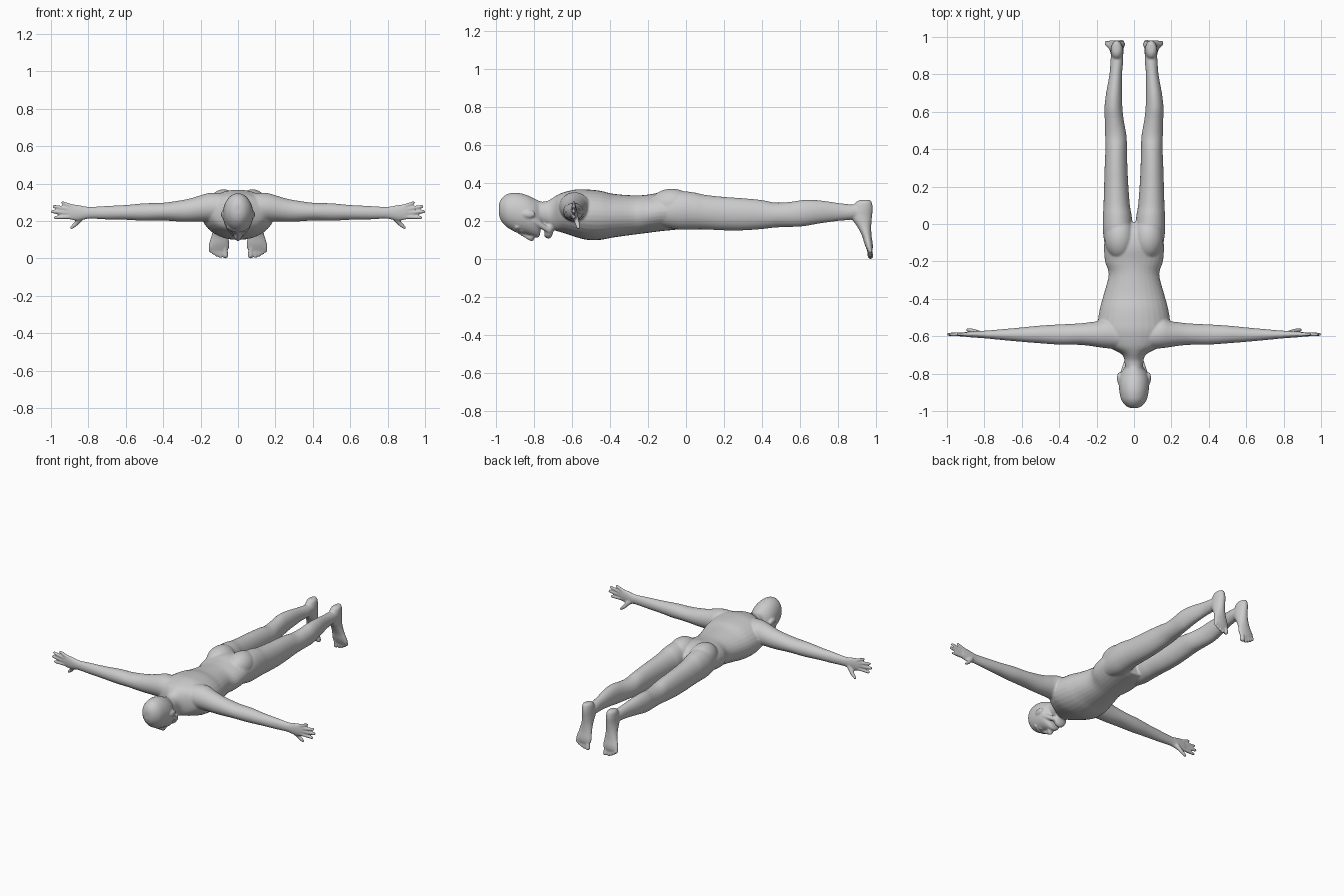
import bpy, bmesh, math
from mathutils import Vector, Matrix

bm = bmesh.new()


def spline(a, b, c, d, t):
    return 0.5 * (2 * b + (c - a) * t + (2 * a - 5 * b + 4 * c - d) * t * t
                  + (3 * b - a - 3 * c + d) * t ** 3)


def loft(axis, rows, side=1, steps=4, n=32):
    """Oval skin along an axis; row = position, low/high of the two other axes."""
    dense = []
    for i in range(len(rows) - 1):
        q = [rows[max(i - 1, 0)], rows[i], rows[i + 1], rows[min(i + 2, len(rows) - 1)]]
        for k in range(steps):
            dense.append([spline(*v, k / steps) for v in zip(*q)])
    dense.append(rows[-1])
    rings = []
    for t, a0, a1, b0, b1 in dense:
        ring = []
        for k in range(n):
            w = 2 * math.pi * k / n
            a = (a0 + a1) / 2 + (a1 - a0) / 2 * math.cos(w)
            b = (b0 + b1) / 2 + (b1 - b0) / 2 * math.sin(w)
            x, y, z = {'x': (t, a, b), 'y': (a, t, b), 'z': (a, b, t)}[axis]
            ring.append(bm.verts.new((x * side, y, z)))
        rings.append(ring)
    faces = [bm.faces.new(rings[0]), bm.faces.new(rings[-1])]
    for r, s in zip(rings, rings[1:]):
        for k in range(n):
            j = (k + 1) % n
            faces.append(bm.faces.new((r[k], r[j], s[j], s[k])))
    bmesh.ops.recalc_face_normals(bm, faces=faces)


def capsule(p, q, r1, r2, side=1):
    """Rounded tapered rod, as the hull of two balls."""
    tmp = bmesh.new()
    for c, r in ((p, r1), (q, r2)):
        m = Matrix.Translation((c[0] * side, c[1], c[2]))
        bmesh.ops.create_icosphere(tmp, subdivisions=3, radius=r, matrix=m)
    out = bmesh.ops.convex_hull(tmp, input=tmp.verts)
    junk = {g for g in out['geom_interior'] + out['geom_unused'] if isinstance(g, bmesh.types.BMVert)}
    bmesh.ops.delete(tmp, geom=list(junk), context='VERTS')
    bmesh.ops.recalc_face_normals(tmp, faces=tmp.faces)
    me = bpy.data.meshes.new("tmp")
    tmp.to_mesh(me)
    tmp.free()
    bm.from_mesh(me)
    bpy.data.meshes.remove(me)


def ball(c, size, side=1):
    m = Matrix.Translation((c[0] * side, c[1], c[2])) @ Matrix.Diagonal((*size, 1))
    bmesh.ops.create_icosphere(bm, subdivisions=4, radius=1, matrix=m)


def centred(rows):
    return [(y, -w, w, lo, hi) for y, w, lo, hi in rows]


# Torso and neck
loft('y', centred([
    (-.80, .045, .20, .30), (-.74, .05, .175, .302), (-.715, .054, .165, .312),
    (-.69, .075, .15, .328), (-.65, .145, .138, .348), (-.58, .19, .115, .365),
    (-.52, .193, .10, .365), (-.45, .182, .10, .358), (-.38, .163, .113, .342),
    (-.27, .135, .128, .334), (-.20, .155, .137, .338), (-.12, .16, .147, .35),
    (-.04, .15, .155, .335), (.01, .10, .165, .29)]))

# Head and open jaw
loft('y', centred([
    (-.984, .018, .235, .285), (-.972, .043, .20, .315), (-.94, .068, .165, .341),
    (-.89, .079, .14, .348), (-.84, .081, .128, .337), (-.80, .073, .116, .318),
    (-.772, .054, .116, .305), (-.757, .046, .185, .30), (-.73, .04, .20, .29)]))
loft('y', centred([(-.745, .026, .118, .17), (-.728, .04, .107, .20),
                   (-.71, .042, .112, .21), (-.698, .03, .14, .20)]))
capsule((0, -.875, .138), (0, -.812, .106), .009, .014)

for s in (1, -1):
    # Face details and ears
    capsule((.057, -.80, .20), (.034, -.722, .15), .018, .014, s)
    capsule((.014, -.895, .15), (.05, -.888, .168), .012, .012, s)
    capsule((.01, -.809, .113), (.012, -.812, .115), .01, .01, s)
    ball((.03, -.862, .152), (.014, .014, .014), s)
    ball((.08, -.825, .235), (.011, .033, .02), s)
    # Buttocks
    ball((.077, -.075, .283), (.08, .115, .086), s)
    # Legs
    loft('y', [
        (-.12, .02, .155, .17, .33), (-.04, .008, .166, .155, .355),
        (.04, .012, .166, .155, .35), (.10, .022, .163, .155, .337),
        (.20, .03, .16, .15, .326), (.30, .035, .157, .15, .319),
        (.40, .038, .153, .157, .309), (.47, .04, .154, .165, .296),
        (.55, .054, .156, .168, .30), (.62, .062, .158, .172, .31),
        (.70, .064, .149, .186, .308), (.80, .064, .131, .20, .294),
        (.87, .058, .126, .206, .286), (.93, .06, .122, .22, .28)], s)
    # Feet hang down, soles facing back
    loft('z', [
        (.31, .08, .106, .915, .968), (.298, .065, .12, .892, .977),
        (.265, .058, .125, .872, .982), (.22, .056, .126, .868, .978),
        (.17, .056, .131, .90, .974), (.12, .052, .142, .926, .976),
        (.08, .047, .155, .938, .982), (.055, .048, .158, .948, .982),
        (.04, .06, .145, .955, .978)], s)
    for x, z, r in ((.067, .015, .0155), (.093, .011, .0105), (.113, .019, .0105),
                    (.131, .029, .010), (.148, .041, .010)):
        capsule((x * .9 + .01, .962, .065), (x, .97, z), .013, r, s)
    # Arms
    loft('x', [
        (.08, -.67, -.52, .19, .348), (.15, -.664, -.505, .195, .35),
        (.20, -.657, -.52, .197, .337), (.25, -.65, -.527, .196, .322),
        (.30, -.646, -.532, .196, .311), (.40, -.645, -.537, .202, .297),
        (.50, -.638, -.543, .201, .294), (.60, -.63, -.553, .206, .285),
        (.70, -.621, -.562, .208, .28), (.79, -.612, -.57, .212, .275),
        (.83, -.609, -.571, .206, .28), (.87, -.606, -.574, .202, .288),
        (.90, -.603, -.577, .208, .286), (.912, -.599, -.581, .222, .278)], s)
    # Fingers and thumb
    for z0, x1, z1, r in ((.277, .938, .297, .0085), (.26, .982, .277, .0095),
                          (.242, .992, .25, .0095), (.222, .976, .218, .0095)):
        capsule((.888, -.59, z0), (x1, -.59, z1), .012, r, s)
    capsule((.835, -.583, .222), (.868, -.57, .183), .016, .012, s)
    capsule((.868, -.57, .183), (.89, -.566, .164), .012, .009, s)

# Fuse everything into one smooth skin
mesh = bpy.data.meshes.new("body")
bm.to_mesh(mesh)
bm.free()
body = bpy.data.objects.new("body", mesh)
bpy.context.collection.objects.link(body)
skin = body.modifiers.new("skin", 'REMESH')
skin.mode = 'VOXEL'
skin.voxel_size = .0055
skin.use_smooth_shade = True
soft = body.modifiers.new("soften", 'SMOOTH')
soft.factor = .5
soft.iterations = 5
